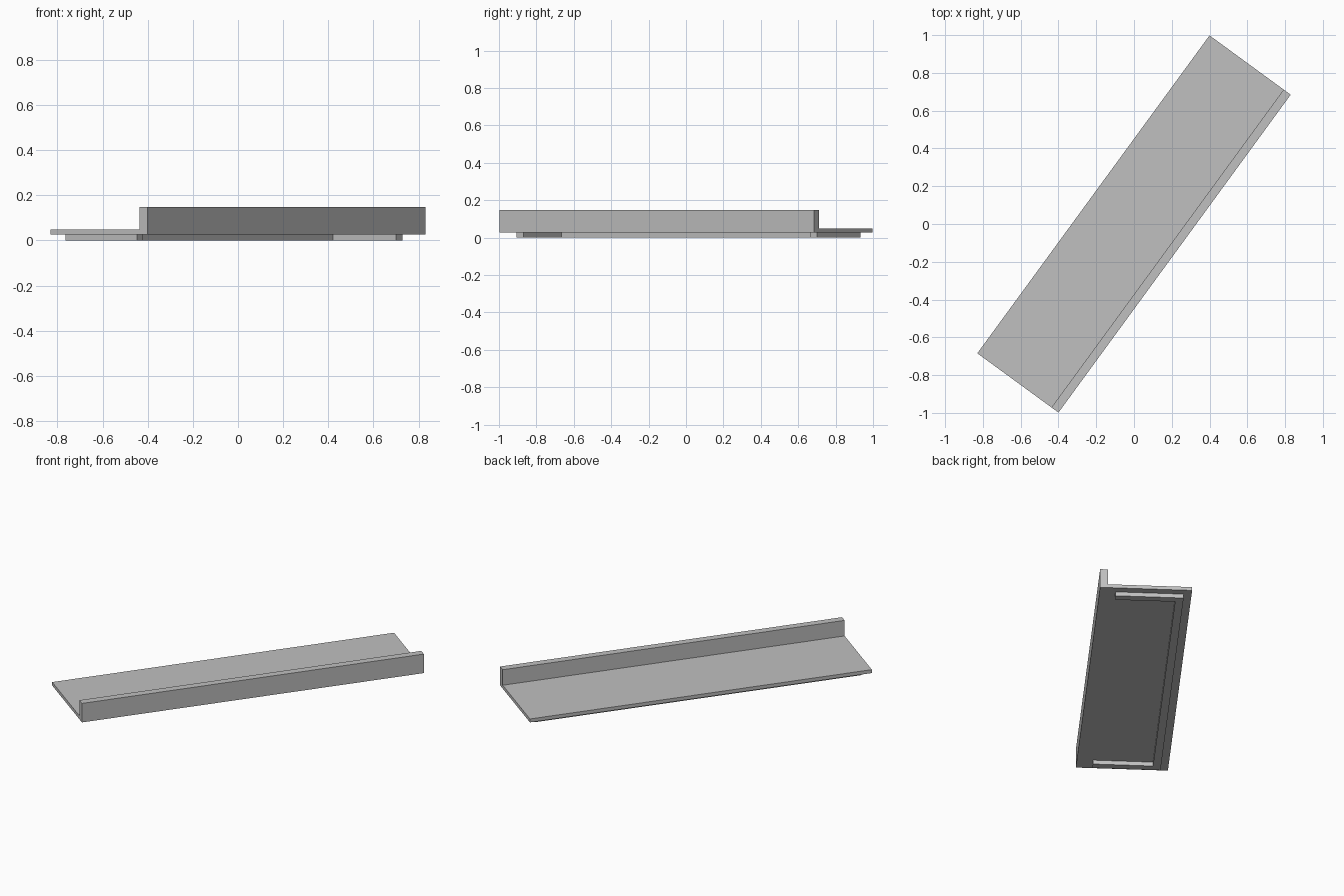
import bpy, bmesh, math

cube = bpy.data.objects.get("Cube")
if cube:
    bpy.data.objects.remove(cube, do_unlink=True)

LENGTH, WIDTH, T = 2.084, 0.532, 0.046
BASE, DECK, TOP = 0.026, 0.048, 0.147
ANGLE = math.radians(53.85)

grey = bpy.data.materials.new("plain_grey")
grey.use_nodes = True
colour = (0.53, 0.53, 0.53, 1)
grey.diffuse_color = colour
grey.node_tree.nodes["Principled BSDF"].inputs["Base Color"].default_value = colour


def extrude(name, points, offset):
    """Extrude a flat outline by an offset vector, then turn it about z."""
    bm = bmesh.new()
    face = bm.faces.new([bm.verts.new(p) for p in points])
    out = bmesh.ops.extrude_face_region(bm, geom=[face])
    verts = [g for g in out["geom"] if isinstance(g, bmesh.types.BMVert)]
    bmesh.ops.translate(bm, verts=verts, vec=offset)
    bmesh.ops.recalc_face_normals(bm, faces=bm.faces)
    mesh = bpy.data.meshes.new(name)
    bm.to_mesh(mesh)
    bm.free()
    mesh.materials.append(grey)
    obj = bpy.data.objects.new(name, mesh)
    obj.rotation_euler.z = ANGLE
    bpy.context.collection.objects.link(obj)
    return obj


# Shelf with raised lip: L-shaped section run along the length
h, w = LENGTH / 2, WIDTH / 2
section = [(-w, BASE), (w, BASE), (w, DECK), (-w + T, DECK), (-w + T, TOP), (-w, TOP)]
extrude("shelf_with_lip", [(-h, y, z) for y, z in section], (LENGTH, 0, 0))

# U-shaped foot rail underneath, open towards the lip
a, b, tip = h - T, w - T, -w + 2 * T
outline = [(-a, tip), (-a, b), (a, b), (a, tip),
           (a - T, tip), (a - T, b - T), (-a + T, b - T), (-a + T, tip)]
extrude("foot_rail", [(x, y, 0) for x, y in outline], (0, 0, BASE))
